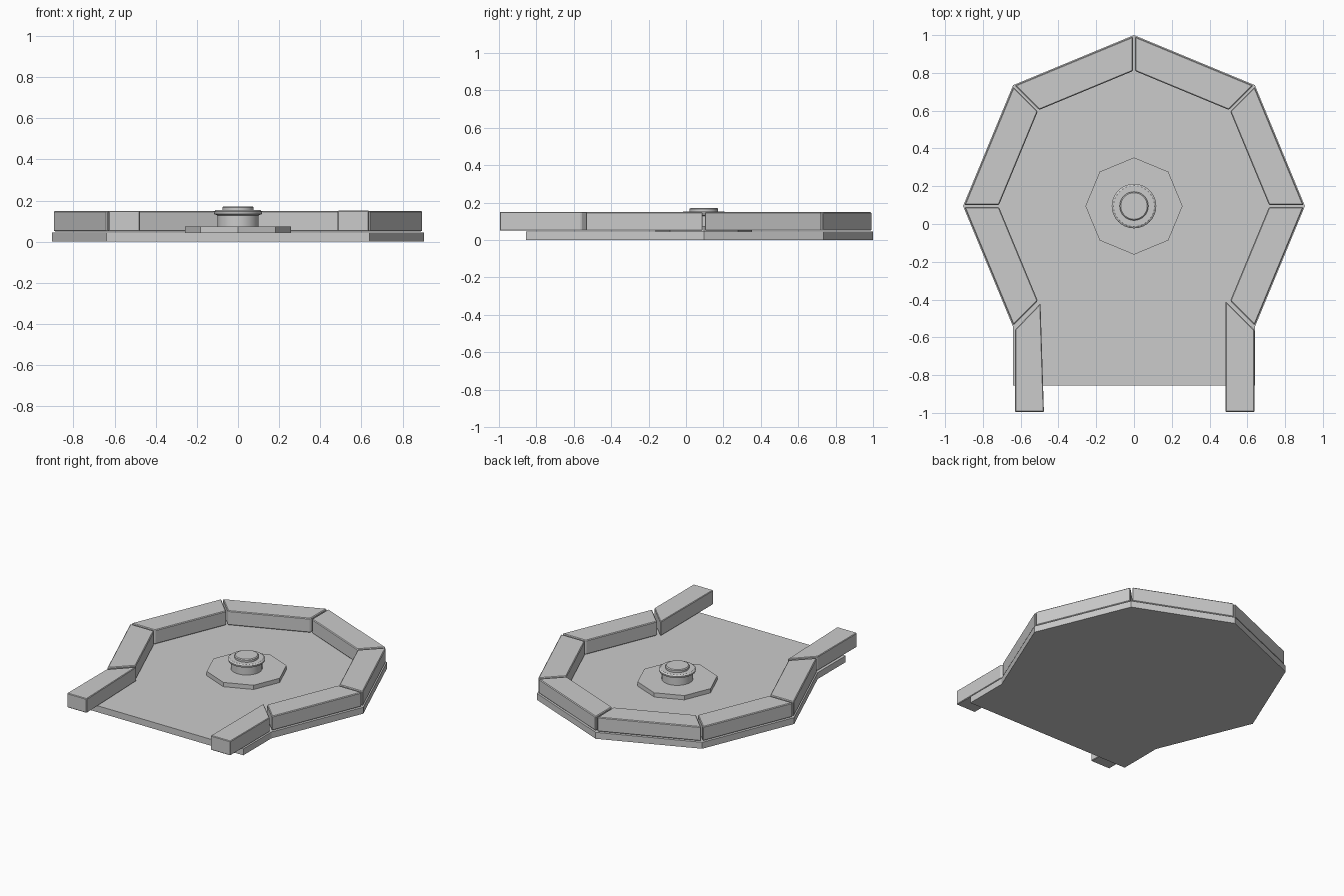
import bpy, bmesh
from math import sin, cos, pi

if "Cube" in bpy.data.objects:
    bpy.data.objects.remove(bpy.data.objects["Cube"])

CY = 0.095  # centre of the octagon in y


def finish(name, bm):
    bmesh.ops.recalc_face_normals(bm, faces=bm.faces)
    mesh = bpy.data.meshes.new(name)
    bm.to_mesh(mesh)
    bm.free()
    obj = bpy.data.objects.new(name, mesh)
    bpy.context.collection.objects.link(obj)
    return obj


def prism(name, outline, z0, z1, bevel=0.0):
    """Extrude a flat outline from z0 to z1."""
    bm = bmesh.new()
    face = bm.faces.new([bm.verts.new((x, y, z0)) for x, y in outline])
    ext = bmesh.ops.extrude_face_region(bm, geom=[face])
    for v in ext["geom"]:
        if isinstance(v, bmesh.types.BMVert):
            v.co.z = z1
    obj = finish(name, bm)
    if bevel:
        mod = obj.modifiers.new("edge_bevel", 'BEVEL')
        mod.width = bevel
        mod.segments = 1
    return obj


def octagon(r):
    return [(r * sin(i * pi / 4), CY + r * cos(i * pi / 4)) for i in range(8)]


# Floor slab: octagon with a straight entrance apron
o = octagon(0.905)
floor_outline = o[:4] + [(0.64, -0.855), (-0.64, -0.855)] + o[5:]
prism("floor", floor_outline, 0.0, 0.045)

# Six mitred wall blocks, mirrored left and right
outer, inner = octagon(0.9), octagon(0.717)
for i in range(3):
    quad = [outer[i], outer[i + 1], inner[i + 1], inner[i]]
    # shorten each end slightly to leave the open joints
    dx = outer[i + 1][0] - outer[i][0]
    dy = outer[i + 1][1] - outer[i][1]
    g = 0.009
    quad = [(x + s * dx * g, y + s * dy * g)
            for (x, y), s in zip(quad, (1, -1, -1, 1))]
    prism(f"wall_right_{i}", quad, 0.05, 0.15, 0.005)
    prism(f"wall_left_{i}", [(-x, y) for x, y in quad], 0.05, 0.15, 0.005)

# Entrance wall blocks
prism("entrance_wall_right",
      [(0.637, -0.56), (0.637, -0.995), (0.485, -0.995), (0.485, -0.41)],
      0.05, 0.151, 0.004)
prism("entrance_wall_left",
      [(-0.63, -0.56), (-0.63, -0.995), (-0.477, -0.995), (-0.495, -0.42)],
      0.05, 0.15, 0.004)

# Octagonal plinth
prism("plinth", octagon(0.257), 0.044, 0.075)

# Turned pedestal: neck, flange and top button
profile = [(0.1, 0.074), (0.1, 0.128), (0.116, 0.134), (0.118, 0.146),
           (0.108, 0.153), (0.076, 0.153), (0.076, 0.167), (0.07, 0.172)]
N = 32
bm = bmesh.new()
rings = [[bm.verts.new((r * cos(2 * pi * k / N), CY + r * sin(2 * pi * k / N), z))
          for k in range(N)] for r, z in profile]
for a, b in zip(rings, rings[1:]):
    for k in range(N):
        n = (k + 1) % N
        bm.faces.new((a[k], a[n], b[n], b[k]))
bm.faces.new(rings[0])
bm.faces.new(rings[-1])
pedestal = finish("pedestal", bm)
bpy.context.view_layer.objects.active = pedestal
pedestal.select_set(True)
bpy.ops.object.shade_smooth_by_angle(angle=0.5)
